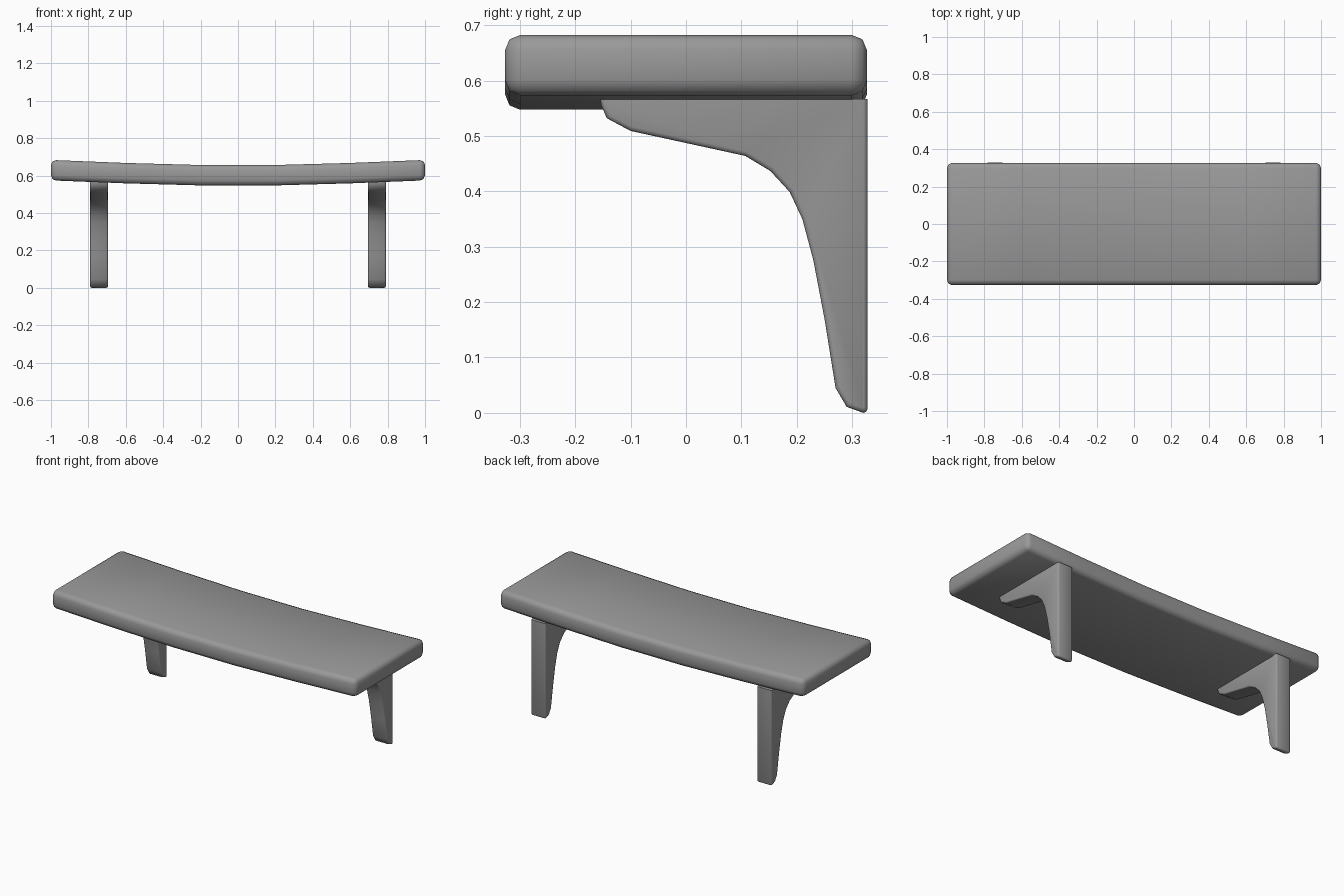
import bpy, bmesh, math
from mathutils import Vector

if "Cube" in bpy.data.objects:
    bpy.data.objects.remove(bpy.data.objects["Cube"])

grey = bpy.data.materials.new("dark_grey")
grey.diffuse_color = (0.32, 0.32, 0.32, 1)
grey.use_nodes = True
grey.node_tree.nodes["Principled BSDF"].inputs["Base Color"].default_value = grey.diffuse_color


def finish(bm, name, angle):
    bmesh.ops.recalc_face_normals(bm, faces=bm.faces)
    me = bpy.data.meshes.new(name)
    bm.to_mesh(me)
    bm.free()
    me.materials.append(grey)
    ob = bpy.data.objects.new(name, me)
    bpy.context.collection.objects.link(ob)
    bpy.ops.object.select_all(action='DESELECT')
    ob.select_set(True)
    bpy.context.view_layer.objects.active = ob
    bpy.ops.object.shade_smooth_by_angle(angle=math.radians(angle))
    return ob


# Sagging plank seat: rounded box, sliced across and bent upward at the ends
bm = bmesh.new()
bmesh.ops.create_cube(bm, size=1)
bmesh.ops.scale(bm, vec=(2.0, 0.653, 0.109), verts=bm.verts)
bmesh.ops.bevel(bm, geom=bm.edges[:], offset=0.027, segments=2, profile=0.5, affect='EDGES')
for x in (-0.6, -0.2, 0.2, 0.6):
    bmesh.ops.bisect_plane(bm, geom=bm.verts[:] + bm.edges[:] + bm.faces[:],
                           plane_co=(x, 0, 0), plane_no=(1, 0, 0))


def lift(x):
    x = abs(x)
    if x < 0.2:
        return 0.0
    if x < 0.6:
        return 0.011 * (x - 0.2) / 0.4
    return 0.011 + 0.016 * (x - 0.6) / 0.4


for v in bm.verts:
    v.co.z += 0.6018 + lift(v.co.x)
finish(bm, "seat", 50)

# Bracket legs: side profile (y, z) extruded in x, side rims softened
profile = [(0.328, 0.567), (-0.155, 0.567), (-0.153, 0.555), (-0.143, 0.532),
           (-0.10, 0.509), (0.107, 0.464), (0.152, 0.437), (0.187, 0.399),
           (0.21, 0.35), (0.23, 0.275), (0.25, 0.17), (0.27, 0.045),
           (0.29, 0.011), (0.32, 0.0), (0.325, 0.002), (0.328, 0.008)]
for name, side in (("left_leg", -1), ("right_leg", 1)):
    bm = bmesh.new()
    face = bm.faces.new([bm.verts.new((side * 0.695, y, z)) for y, z in profile])
    ext = bmesh.ops.extrude_face_region(bm, geom=[face])
    new = [g for g in ext['geom'] if isinstance(g, bmesh.types.BMVert)]
    bmesh.ops.translate(bm, verts=new, vec=Vector((side * 0.096, 0, 0)))
    bm.normal_update()
    rims = [e for e in bm.edges
            if abs(e.verts[0].co.x - e.verts[1].co.x) < 1e-5
            and min(v.co.z for v in e.verts) < 0.566]
    bmesh.ops.bevel(bm, geom=rims, offset=0.008, segments=2, profile=0.5, affect='EDGES')
    finish(bm, name, 50)
